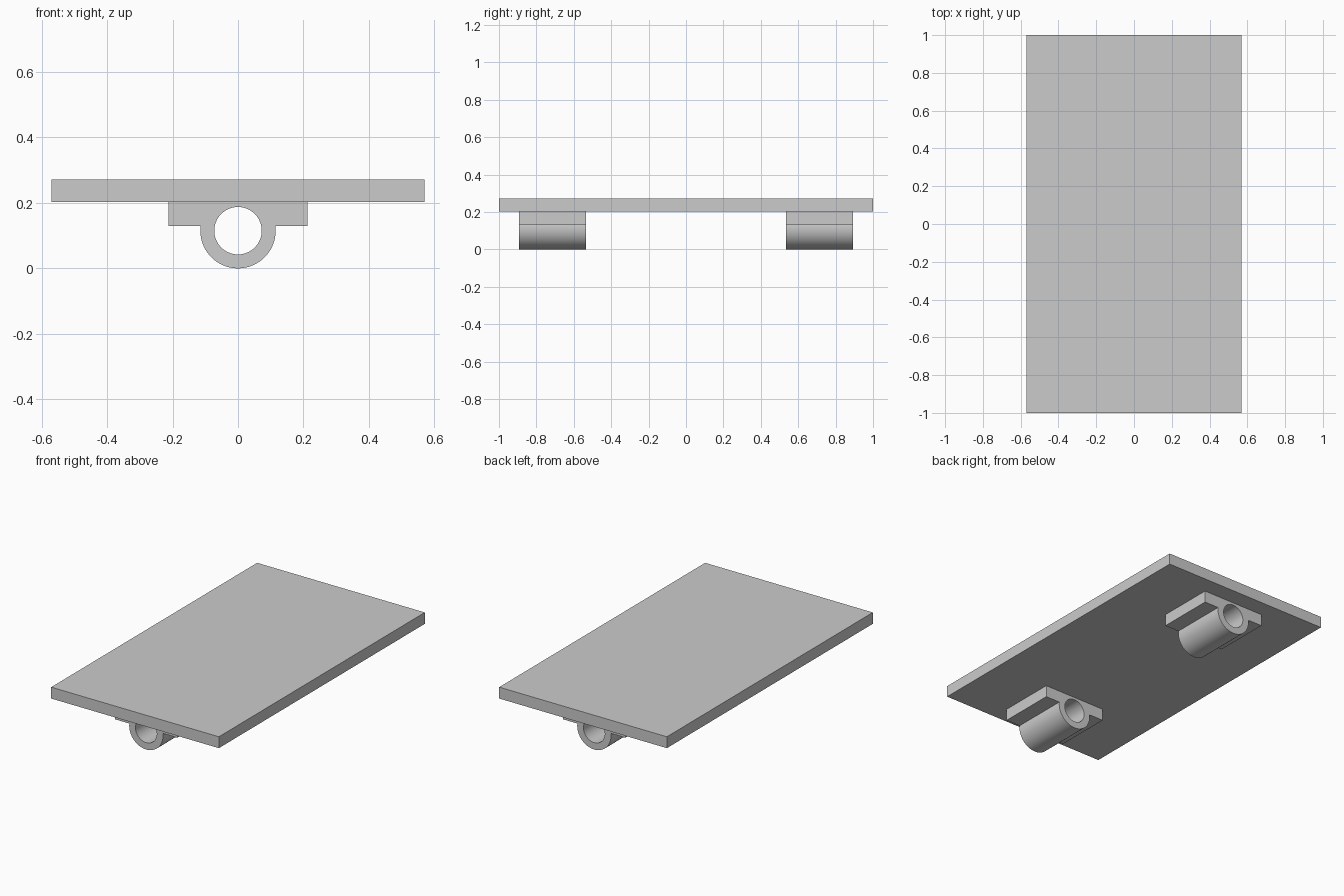
import bpy, bmesh, math
from mathutils import Vector

cube = bpy.data.objects.get("Cube")
if cube:
    bpy.data.objects.remove(cube, do_unlink=True)

PLATE_BOTTOM, PLATE_TOP = 0.202, 0.272
PLATE_HALF_X = 0.57
OUTER_R, BORE_R = 0.115, 0.0725
FLANGE_HALF_X, FLANGE_BOTTOM = 0.2125, 0.129
BLOCK_Y, BLOCK_LEN = 0.7135, 0.357
STEPS = 32

grey = bpy.data.materials.new("plain grey")
grey.use_nodes = True
colour = (0.6, 0.6, 0.6, 1)
grey.diffuse_color = colour
grey.node_tree.nodes["Principled BSDF"].inputs["Base Color"].default_value = colour


def add_object(name, bm):
    mesh = bpy.data.meshes.new(name)
    bmesh.ops.recalc_face_normals(bm, faces=bm.faces[:])
    bm.to_mesh(mesh)
    bm.free()
    mesh.materials.append(grey)
    obj = bpy.data.objects.new(name, mesh)
    bpy.context.collection.objects.link(obj)
    return obj


def arc(radius, start, end):
    """Points about the bore axis, angles measured from straight down."""
    angles = [start + (end - start) * i / STEPS for i in range(STEPS + 1)]
    return [(radius * math.sin(a), OUTER_R - radius * math.cos(a)) for a in angles]


# Flat rectangular top plate
bm = bmesh.new()
bmesh.ops.create_cube(bm, size=1)
for v in bm.verts:
    v.co = Vector((v.co.x * 2 * PLATE_HALF_X, v.co.y * 2,
                   PLATE_TOP if v.co.z > 0 else PLATE_BOTTOM))
add_object("top_plate", bm)


# Flanged bearing block: half profile, extruded along y and mirrored in x
def bearing_block(name, y):
    meet = math.pi / 2 + math.asin((FLANGE_BOTTOM - OUTER_R) / OUTER_R)
    profile = arc(OUTER_R, 0, meet)
    profile += [(FLANGE_HALF_X, FLANGE_BOTTOM), (FLANGE_HALF_X, PLATE_BOTTOM),
                (0, PLATE_BOTTOM)]
    profile += arc(BORE_R, math.pi, 0)
    bm = bmesh.new()
    face = bm.faces.new([bm.verts.new((x, y - BLOCK_LEN / 2, z)) for x, z in profile])
    extruded = bmesh.ops.extrude_face_region(bm, geom=[face], use_keep_orig=True)
    moved = [g for g in extruded["geom"] if isinstance(g, bmesh.types.BMVert)]
    bmesh.ops.translate(bm, verts=moved, vec=(0, BLOCK_LEN, 0))
    bmesh.ops.recalc_face_normals(bm, faces=bm.faces[:])
    # Open the halves where they join
    inner = [f for f in bm.faces if all(abs(v.co.x) < 1e-5 for v in f.verts)]
    bmesh.ops.delete(bm, geom=inner, context='FACES')
    obj = add_object(name, bm)
    mirror = obj.modifiers.new("Mirror", 'MIRROR')
    mirror.use_clip = True
    bpy.ops.object.select_all(action='DESELECT')
    bpy.context.view_layer.objects.active = obj
    obj.select_set(True)
    bpy.ops.object.modifier_apply(modifier=mirror.name)
    bpy.ops.object.shade_smooth_by_angle(angle=math.radians(30))


for name, side in (("front_bearing_block", -1), ("rear_bearing_block", 1)):
    bearing_block(name, side * BLOCK_Y)
